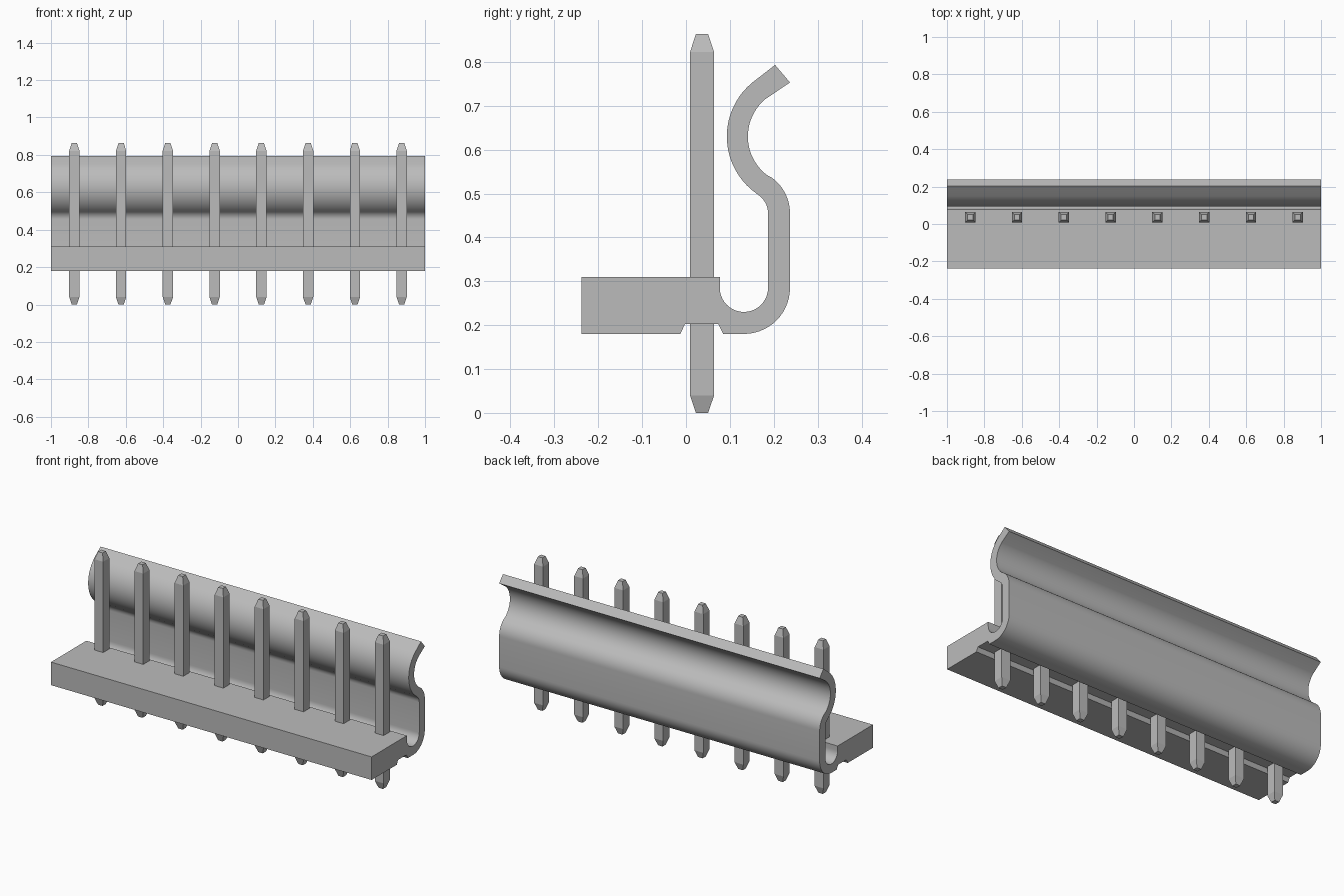
import bpy
import bmesh
import math

cube = bpy.data.objects.get("Cube")
if cube:
    bpy.data.objects.remove(cube, do_unlink=True)

# One plain grey for everything
grey = bpy.data.materials.new("plain grey")
grey.use_nodes = True
GREY = (0.5, 0.5, 0.5, 1.0)
grey.diffuse_color = GREY
grey.node_tree.nodes["Principled BSDF"].inputs["Base Color"].default_value = GREY


def arc(cy, cz, r, a0, a1, n):
    """Points on a circle in the side plane, angles in degrees."""
    pts = []
    for i in range(n + 1):
        a = math.radians(a0 + (a1 - a0) * i / n)
        pts.append((cy + r * math.cos(a), cz + r * math.sin(a)))
    return pts


def finish(bm, name):
    bmesh.ops.recalc_face_normals(bm, faces=bm.faces[:])
    mesh = bpy.data.meshes.new(name)
    bm.to_mesh(mesh)
    bm.free()
    mesh.materials.append(grey)
    obj = bpy.data.objects.new(name, mesh)
    bpy.context.collection.objects.link(obj)
    return obj


def extrude_x(name, profile, half):
    bm = bmesh.new()
    face = bm.faces.new([bm.verts.new((-half, y, z)) for y, z in profile])
    ext = bmesh.ops.extrude_face_region(bm, geom=[face], use_keep_orig=True)
    verts = [g for g in ext["geom"] if isinstance(g, bmesh.types.BMVert)]
    bmesh.ops.translate(bm, verts=verts, vec=(2 * half, 0, 0))
    return finish(bm, name)


def make_pin(name, x, y):
    """Square pin with tapered tips, lofted from four square sections."""
    bm = bmesh.new()
    rings = []
    for z, h in ((0, 0.014), (0.04, 0.0275), (0.822, 0.0275), (0.863, 0.014)):
        rings.append([bm.verts.new((x + sx * h, y + sy * h, z))
                      for sx, sy in ((-1, -1), (1, -1), (1, 1), (-1, 1))])
    for low, high in zip(rings, rings[1:]):
        for i in range(4):
            j = (i + 1) % 4
            bm.faces.new((low[i], low[j], high[j], high[i]))
    bm.faces.new(rings[0][::-1])
    bm.faces.new(rings[-1])
    return finish(bm, name)


# Housing: base bar, hooked foot and curved spring latch as one section
profile = [(-0.238, 0.18), (-0.238, 0.31), (0.077, 0.31)]
profile += arc(0.132, 0.285, 0.055, 180, 360, 20)     # inside of the hook
profile += arc(0.137, 0.455, 0.050, 0, 55, 8)         # inner shoulder bend
profile += arc(0.252, 0.630, 0.159, 235, 130, 20)     # front of the latch curve
profile += [(0.203, 0.793), (0.237, 0.753)]           # slanted lip end
profile += arc(0.252, 0.630, 0.111, 130, 232, 20)     # back of the latch curve
profile += arc(0.137, 0.455, 0.100, 54, 0, 10)        # outer shoulder bend
profile += arc(0.132, 0.285, 0.105, 0, -90, 14)       # outside of the hook
profile += [(0.085, 0.18), (0.073, 0.203),            # groove under the pins
            (-0.002, 0.203), (-0.013, 0.18)]
housing = extrude_x("housing", profile, 1.0)

bpy.ops.object.select_all(action="DESELECT")
housing.select_set(True)
bpy.context.view_layer.objects.active = housing
bpy.ops.object.shade_smooth_by_angle(angle=math.radians(25))

# Row of eight pins
for i in range(8):
    make_pin(f"pin_{i + 1}", -0.875 + 0.25 * i, 0.0365)
